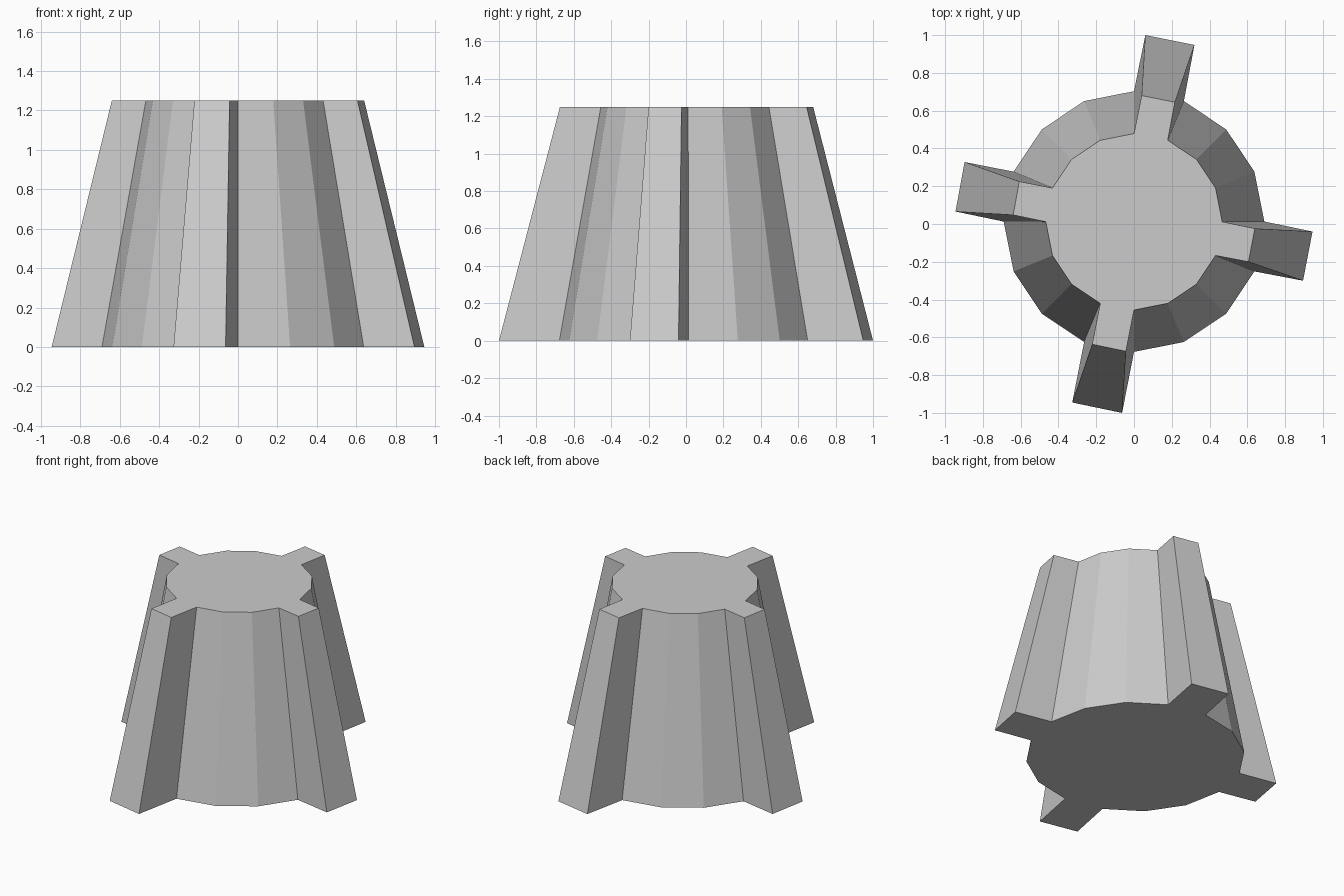
import bpy, bmesh
from math import sin, cos, radians

if "Cube" in bpy.data.objects:
    bpy.data.objects.remove(bpy.data.objects["Cube"])

HEIGHT, TAPER = 1.25, 0.677
BODY_R, BODY_Y = 0.69, 0.013

# Outer corners of the four ribs, clockwise from the back
ribs = [[(0.06, 1.0), (0.32, 0.948)],
        [(0.945, -0.04), (0.895, -0.30)],
        [(-0.063, -1.0), (-0.327, -0.945)],
        [(-0.945, 0.066), (-0.897, 0.328)]]

# Outline: 16-sided body with a rib on the first side of each quarter
outline = []
for q, rib in enumerate(ribs):
    for k in range(4):
        a = radians(90 - 90 * q - 22.5 * k)
        outline.append((BODY_R * cos(a), BODY_R * sin(a) + BODY_Y))
        if k == 0:
            outline += rib

# Tapered solid: base outline lofted to a scaled copy
bm = bmesh.new()
base = [bm.verts.new((x, y, 0)) for x, y in outline]
top = [bm.verts.new((x * TAPER, y * TAPER + 0.003, HEIGHT)) for x, y in outline]
bm.faces.new(base)
bm.faces.new(top)
n = len(outline)
for i in range(n):
    j = (i + 1) % n
    bm.faces.new((base[i], base[j], top[j], top[i]))
bmesh.ops.recalc_face_normals(bm, faces=bm.faces)

mesh = bpy.data.meshes.new("ribbed_tapered_body")
bm.to_mesh(mesh)
bm.free()
bpy.context.collection.objects.link(bpy.data.objects.new("ribbed_tapered_body", mesh))
